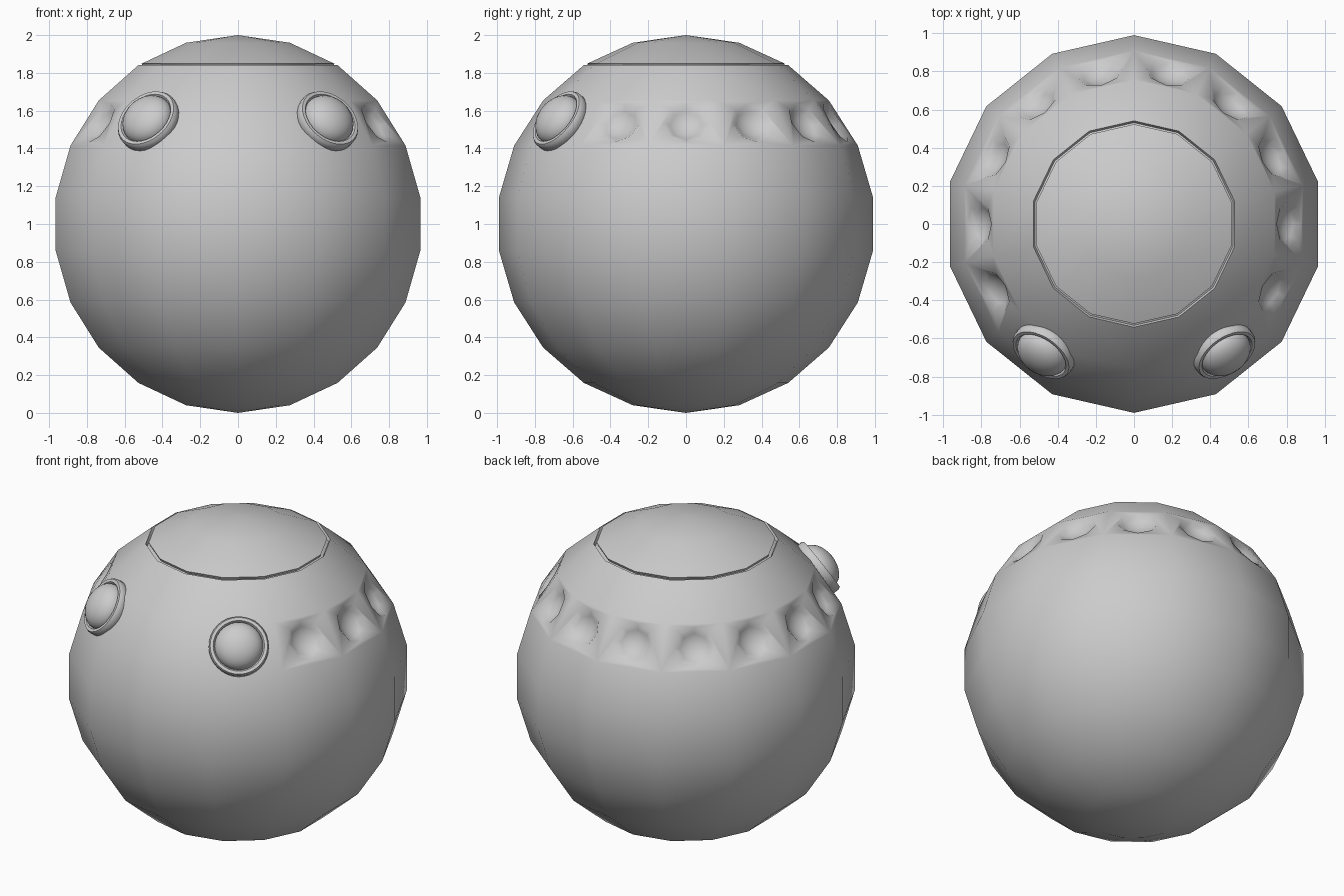
import bpy, bmesh
from math import sin, cos, pi, radians
from mathutils import Vector

if "Cube" in bpy.data.objects:
    bpy.data.objects.remove(bpy.data.objects["Cube"])

SEGS, RINGS = 14, 11


def lathe(bm, profile, segs, phase=0.0, skip=None):
    """Revolve (radius, z) points about z; skip(row, seg) leaves a face out. Returns vertex rows."""
    rows = []
    for r, z in profile:
        if r < 1e-6:
            rows.append([bm.verts.new((0, 0, z))] * segs)
        else:
            rows.append([bm.verts.new((r * cos(phase + 2 * pi * k / segs),
                                       r * sin(phase + 2 * pi * k / segs), z))
                         for k in range(segs)])
    for i in range(len(rows) - 1):
        for k in range(segs):
            if skip and skip(i, k):
                continue
            n = (k + 1) % segs
            quad = [rows[i][k], rows[i + 1][k], rows[i + 1][n], rows[i][n]]
            bm.faces.new(list(dict.fromkeys(quad)))
    return rows


def finish(bm, name, angle):
    bmesh.ops.recalc_face_normals(bm, faces=bm.faces[:])
    me = bpy.data.meshes.new(name)
    bm.to_mesh(me)
    bm.free()
    ob = bpy.data.objects.new(name, me)
    bpy.context.collection.objects.link(ob)
    bpy.ops.object.select_all(action='DESELECT')
    ob.select_set(True)
    bpy.context.view_layer.objects.active = ob
    bpy.ops.object.shade_smooth_by_angle(angle=radians(angle))
    return ob


def add_dimple(bm, corners, radius=0.12, n=8):
    """Fill a quad with a round bowl; corners run around the face from upper right."""
    c = sum((v.co for v in corners), Vector()) / 4
    u = (corners[0].co - corners[1].co).normalized()
    out = Vector((c.x, c.y, c.z - 1))
    v = (corners[0].co + corners[1].co - corners[2].co - corners[3].co).normalized()
    nrm = u.cross(v)
    if nrm.dot(out) < 0:
        nrm = -nrm
    rings = []
    for f, depth in ((1.0, 0), (0.72, 0.028), (0.38, 0.045)):
        rings.append([bm.verts.new(c + radius * f * (u * cos(2 * pi * i / n) + v * sin(2 * pi * i / n))
                                   - nrm * depth) for i in range(n)])
    tip = bm.verts.new(c - nrm * 0.05)
    for k in range(4):
        a = 1 + 2 * k
        bm.faces.new([corners[k], corners[(k + 1) % 4],
                      rings[0][(a + 2) % n], rings[0][(a + 1) % n], rings[0][a % n]])
    for i in range(n):
        j = (i + 1) % n
        for p, q in zip(rings, rings[1:]):
            bm.faces.new([p[i], p[j], q[j], q[i]])
        bm.faces.new([rings[-1][i], rings[-1][j], tip])


# Body: coarse sphere with a groove round the top cap
sphere = [(sin(pi * i / RINGS), 1 + cos(pi * i / RINGS)) for i in range(RINGS + 1)]
sphere[0], sphere[-1] = (0, 2), (0, 0)
groove = [(0.523, 1.849), (0.515, 1.832), (0.531, 1.824)]
profile = sphere[:2] + groove + sphere[2:]
BAND = 6                                    # band of faces holding the dimples
phase = -pi / SEGS                          # face k is centred on angle k * 360 / 14
dimpled = [k % SEGS for k in range(-1, 9)]  # all but the four front faces
bm = bmesh.new()
rows = lathe(bm, profile, SEGS, phase, lambda i, k: i == BAND and k in dimpled)
for k in dimpled:
    n = (k + 1) % SEGS
    add_dimple(bm, [rows[BAND][n], rows[BAND][k], rows[BAND + 1][k], rows[BAND + 1][n]])
finish(bm, "body", 48)

# Eyes: rimmed disc with a dome, set radially on the body
rim = [(0, 0.93), (0.166, 0.95), (0.176, 0.962), (0.176, 1.0), (0.168, 1.014),
       (0.15, 1.014), (0.141, 1.0), (0, 1.0)]
dome = [(0.142 * sin(a), 0.995 + 0.095 * cos(a)) for a in [i * pi / 16 for i in range(9)]]
for side, sx in (("right", 1), ("left", -1)):
    axis = Vector((sx * 0.473, -0.667, 0.545))
    for part, prof in (("eye_rim", rim), ("eye_dome", dome)):
        bm = bmesh.new()
        lathe(bm, prof, 32)
        if part == "eye_dome":
            bmesh.ops.holes_fill(bm, edges=[e for e in bm.edges if e.is_boundary], sides=0)
        ob = finish(bm, f"{part}_{side}", 40)
        ob.rotation_euler = axis.to_track_quat('Z', 'Y').to_euler()
        ob.location = (0, 0, 1)
